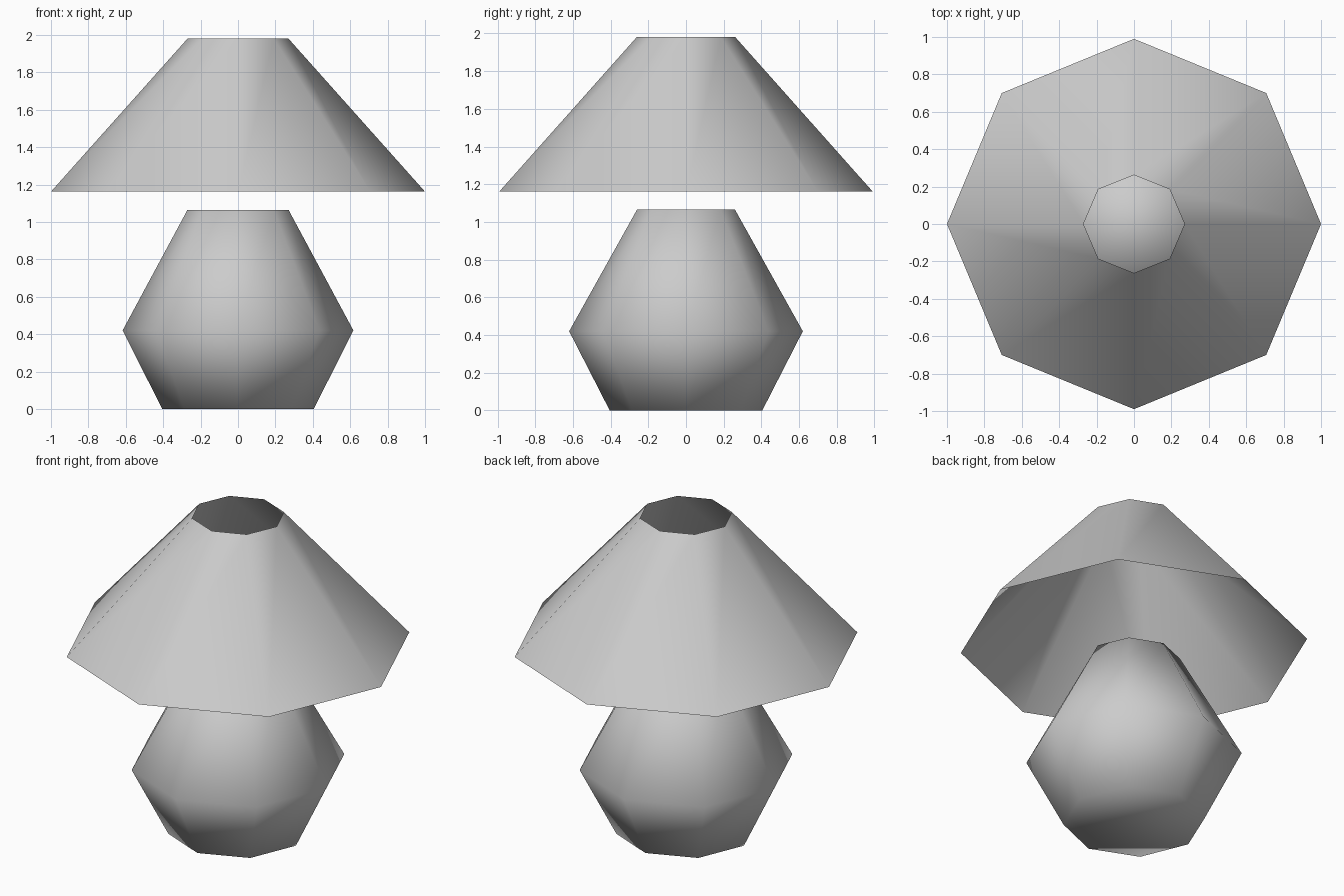
import bpy
import bmesh
from math import cos, sin, pi

cube = bpy.data.objects.get("Cube")
if cube:
    bpy.data.objects.remove(cube, do_unlink=True)

SIDES = 8

grey = bpy.data.materials.new("light grey")
grey.use_nodes = True
colour = (0.6, 0.6, 0.6, 1.0)
grey.diffuse_color = colour
grey.node_tree.nodes["Principled BSDF"].inputs["Base Color"].default_value = colour


def lathe(name, profile, capped):
    """Smooth eight-sided body through (x radius, y radius, height) rings."""
    bm = bmesh.new()
    rings = []
    for rx, ry, z in profile:
        angles = [2 * pi * i / SIDES for i in range(SIDES)]
        rings.append([bm.verts.new((rx * cos(a), ry * sin(a), z)) for a in angles])
    for low, high in zip(rings, rings[1:]):
        for i in range(SIDES):
            j = (i + 1) % SIDES
            bm.faces.new((low[i], low[j], high[j], high[i]))
    if capped:
        bm.faces.new(list(reversed(rings[0])))
        bm.faces.new(rings[-1])
    for face in bm.faces:
        face.smooth = True
    mesh = bpy.data.meshes.new(name)
    bm.to_mesh(mesh)
    bm.free()
    mesh.materials.append(grey)
    obj = bpy.data.objects.new(name, mesh)
    bpy.context.collection.objects.link(obj)
    return obj


# Closed, faceted lamp body, widest below the middle
lathe("lamp_base", [(0.405, 0.405, 0), (0.617, 0.62, 0.42), (0.27, 0.26, 1.065)], True)

# Thin shade, open at both ends, floating above the base
lathe("lamp_shade", [(1.0, 0.99, 1.162), (0.27, 0.262, 1.98)], False)
